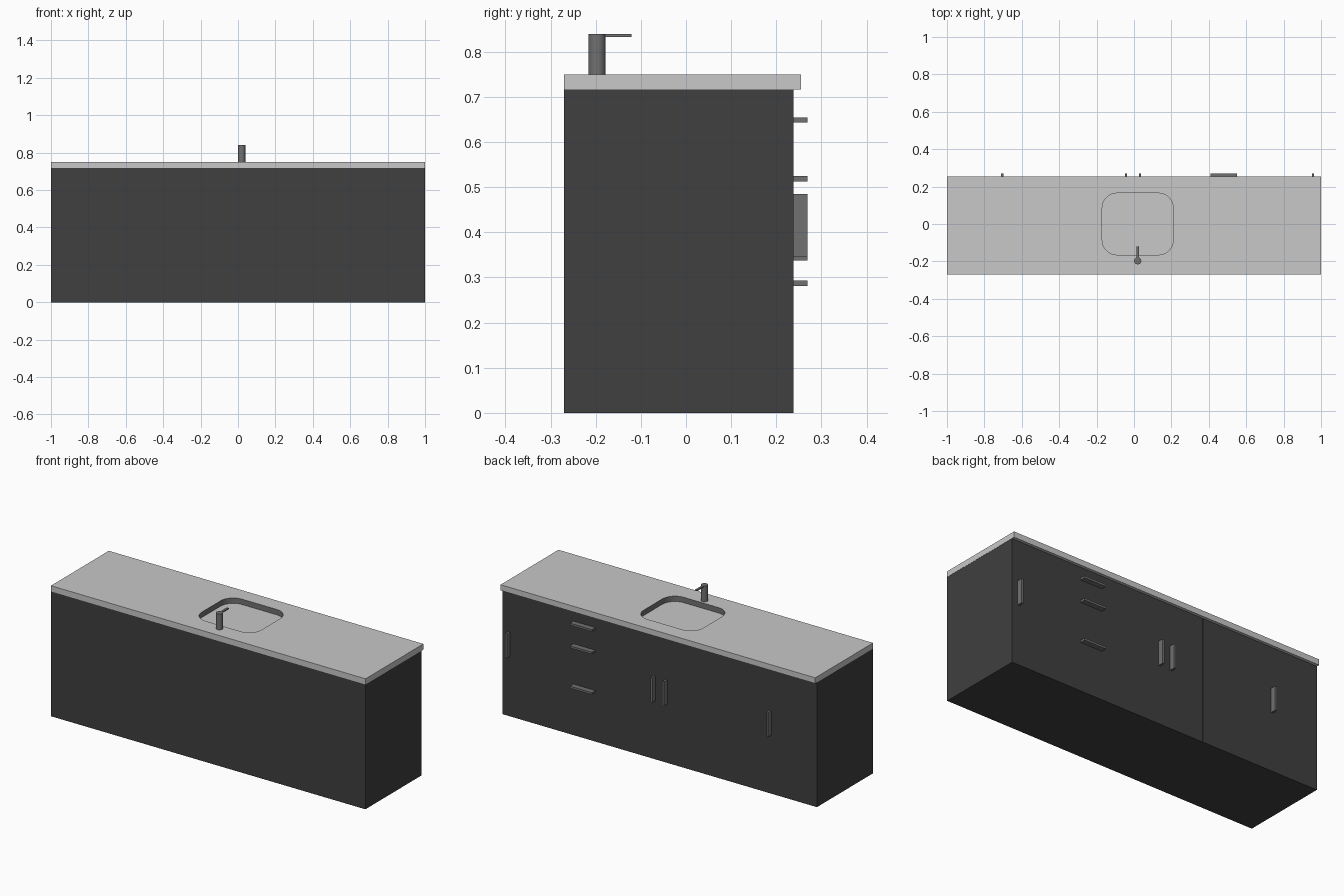
import bpy, bmesh, math

if "Cube" in bpy.data.objects:
    bpy.data.objects.remove(bpy.data.objects["Cube"])


def material(name, r, g, b):
    m = bpy.data.materials.new(name)
    m.diffuse_color = (r, g, b, 1)
    m.use_nodes = True
    m.node_tree.nodes["Principled BSDF"].inputs["Base Color"].default_value = m.diffuse_color
    return m


CHARCOAL = material("charcoal_cabinet", 0.05, 0.05, 0.05)
STONE = material("pale_stone", 0.58, 0.58, 0.58)
METAL = material("grey_metal", 0.165, 0.165, 0.165)


def finish(name, bm, *mats):
    bmesh.ops.recalc_face_normals(bm, faces=bm.faces)
    me = bpy.data.meshes.new(name)
    bm.to_mesh(me)
    bm.free()
    for m in mats:
        me.materials.append(m)
    ob = bpy.data.objects.new(name, me)
    bpy.context.collection.objects.link(ob)
    return ob


def box(name, x, y, z, mat):
    """Box from (min, max) pairs on each axis."""
    bm = bmesh.new()
    bmesh.ops.create_cube(bm, size=1)
    for v in bm.verts:
        v.co = [lo + (c + 0.5) * (hi - lo) for c, (lo, hi) in zip(v.co, (x, y, z))]
    return finish(name, bm, mat)


def smooth(ob):
    bpy.ops.object.select_all(action='DESELECT')
    ob.select_set(True)
    bpy.context.view_layer.objects.active = ob
    bpy.ops.object.shade_smooth_by_angle(angle=math.radians(30))


def rounded_rect(cx, cy, hx, hy, r, steps=10):
    pts = []
    for k, (sx, sy) in enumerate([(1, 1), (-1, 1), (-1, -1), (1, -1)]):
        for i in range(steps + 1):
            a = math.pi / 2 * (k + i / steps)
            pts.append((cx + sx * (hx - r) + r * math.cos(a),
                        cy + sy * (hy - r) + r * math.sin(a)))
    return pts


def loop_edges(bm, pts, z):
    vs = [bm.verts.new((x, y, z)) for x, y in pts]
    return [bm.edges.new((vs[i - 1], vs[i])) for i in range(len(vs))]


BASE_TOP, TOP = 0.717, 0.75

# Cabinet carcass and two front panels with a fine seam
box("cabinet_body", (-0.999, 0.999), (-0.27, 0.236), (0, BASE_TOP), CHARCOAL)
SEAM = -0.25
box("single_door_panel", (-0.999, SEAM - 0.0015), (0.236, 0.238), (0, BASE_TOP), CHARCOAL)
box("main_front_panel", (SEAM + 0.0015, 0.999), (0.236, 0.238), (0, BASE_TOP), CHARCOAL)

# Worktop with a rounded sink opening, metal lining on the opening's wall
SINK = rounded_rect(0.02, 0, 0.19, 0.165, 0.08)
bm = bmesh.new()
edges = loop_edges(bm, [(-1, -0.27), (1, -0.27), (1, 0.255), (-1, 0.255)], BASE_TOP)
edges += loop_edges(bm, SINK, BASE_TOP)
bmesh.ops.triangle_fill(bm, edges=edges, use_beauty=True, normal=(0, 0, 1))
ext = bmesh.ops.extrude_face_region(bm, geom=bm.faces[:], use_keep_orig=True)
for v in ext["geom"]:
    if isinstance(v, bmesh.types.BMVert):
        v.co.z = TOP
bm.normal_update()
for f in bm.faces:
    c = f.calc_center_median()
    if abs(f.normal.z) < 0.5 and abs(c.x) < 0.5 and abs(c.y) < 0.2:
        f.material_index = 1
smooth(finish("worktop", bm, STONE, METAL))

# Sink floor plate
bm = bmesh.new()
face = bm.faces.new([bm.verts.new((x, y, BASE_TOP + 0.002)) for x, y in SINK])
face.normal_update()
if face.normal.z < 0:
    face.normal_flip()
me = bpy.data.meshes.new("sink_floor")
bm.to_mesh(me)
bm.free()
me.materials.append(STONE)
bpy.context.collection.objects.link(bpy.data.objects.new("sink_floor", me))

# Drawer handles (horizontal bars)
for i, z in enumerate((0.281, 0.513, 0.643)):
    box(f"drawer_handle_{i + 1}", (0.41, 0.55), (0.238, 0.269), (z, z + 0.012), METAL)

# Door handles (vertical bars)
for i, (x, z) in enumerate(((-0.705, 0.338), (-0.043, 0.338), (0.032, 0.338), (0.957, 0.345))):
    box(f"door_handle_{i + 1}", (x - 0.006, x + 0.006), (0.238, 0.269), (z, z + 0.14), METAL)

# Tap: round post and flat spout
bm = bmesh.new()
bmesh.ops.create_cone(bm, cap_ends=True, segments=32, radius1=0.019, radius2=0.019, depth=0.09)
bmesh.ops.translate(bm, verts=bm.verts, vec=(0.02, -0.197, 0.795))
smooth(finish("tap_post", bm, METAL))
box("tap_spout", (0.014, 0.026), (-0.197, -0.121), (0.8325, 0.8395), METAL)
